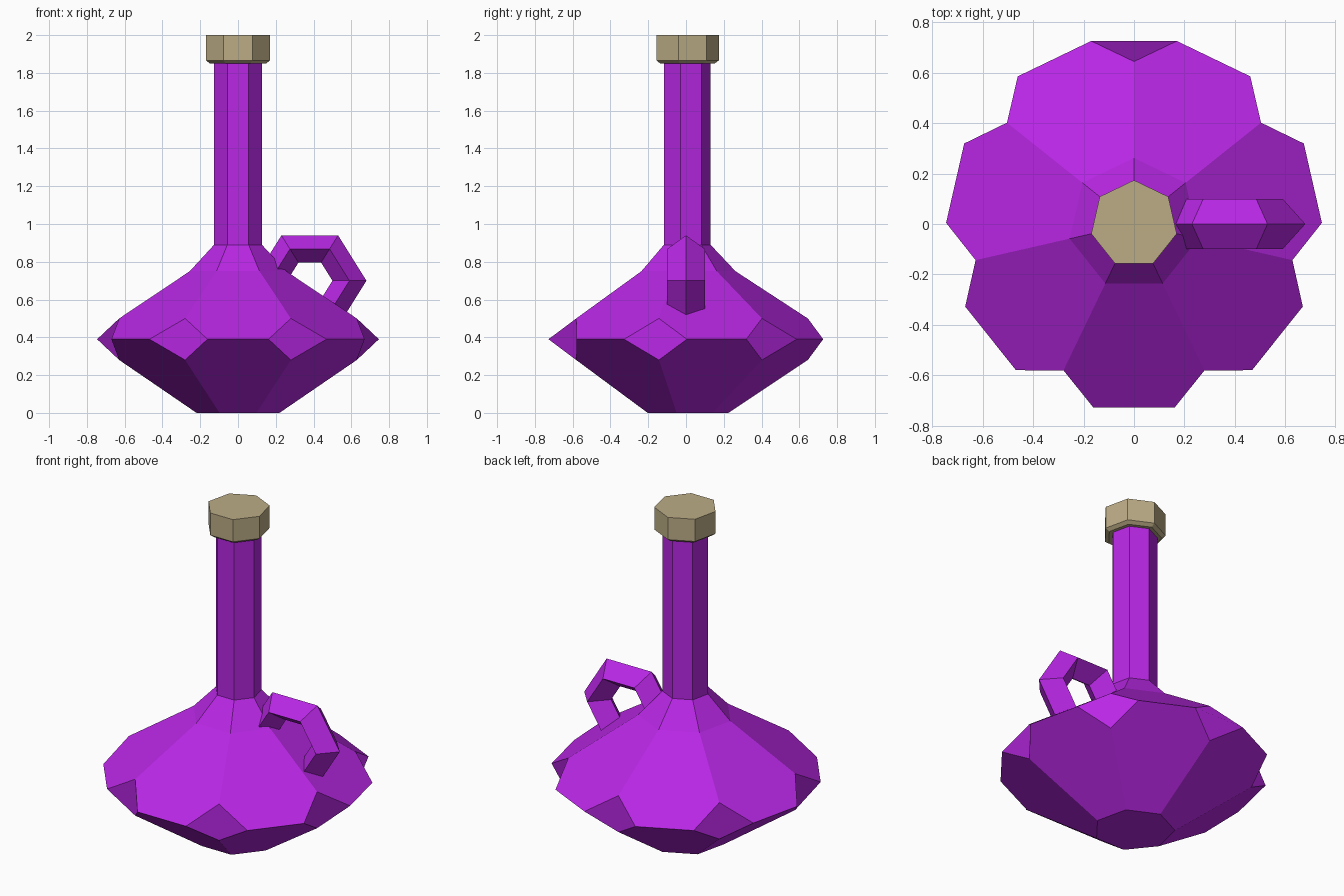
import bpy
from math import sin, cos, pi, radians

cube = bpy.data.objects.get("Cube")
if cube:
    bpy.data.objects.remove(cube, do_unlink=True)

SIDES = 7
STEP = 2 * pi / SIDES
START = pi / 2


def material(name, rgb):
    mat = bpy.data.materials.new(name)
    mat.use_nodes = True
    color = (*rgb, 1.0)
    mat.diffuse_color = color
    mat.node_tree.nodes["Principled BSDF"].inputs["Base Color"].default_value = color
    return mat


def build(name, verts, faces, mat):
    mesh = bpy.data.meshes.new(name)
    mesh.from_pydata(verts, [], faces)
    mesh.materials.append(mat)
    mesh.update()
    obj = bpy.data.objects.new(name, mesh)
    bpy.context.scene.collection.objects.link(obj)
    return obj


def ring(radius, z, offset=0.0):
    angles = [START + offset + i * STEP for i in range(SIDES)]
    return [(radius * cos(a), radius * sin(a), z) for a in angles]


def lathe(name, profile, mat, caps=False):
    """Seven-sided revolve of (radius, height) points, listed bottom to top."""
    verts, faces = [], []
    for radius, z in profile:
        verts += ring(radius, z)
    for k in range(len(profile) - 1):
        low, high = k * SIDES, (k + 1) * SIDES
        for i in range(SIDES):
            j = (i + 1) % SIDES
            faces.append((low + i, low + j, high + j, high + i))
    if caps:
        faces.append(tuple(reversed(range(SIDES))))
        faces.append(tuple(range(len(verts) - SIDES, len(verts))))
    return build(name, verts, faces, mat)


purple = material("purple glass", (0.48, 0.02, 0.775))
tan = material("tan cork", (0.503, 0.413, 0.238))

# Flask body: two cones meeting at a belt whose corners are cut to diamonds
cut = radians(13.2)
rings = [ring(0.225, 0.0), ring(0.645, 0.28), ring(0.746, 0.39, -cut),
         ring(0.746, 0.39, cut), ring(0.645, 0.5), ring(0.262, 0.75)]
body_verts = [v for r in rings for v in r]
base, bottom, left, right, top, collar = (
    [k * SIDES + i for i in range(SIDES)] for k in range(len(rings)))
body_faces = [tuple(reversed(base))]
for i in range(SIDES):
    j = (i + 1) % SIDES
    # The rear diamond folds sideways, the others fold upright
    if i == 0:
        body_faces.append((left[i], bottom[i], right[i], top[i]))
    else:
        body_faces.append((top[i], left[i], bottom[i], right[i]))
    body_faces.append((right[i], left[j], top[j], collar[j], collar[i], top[i]))
    body_faces.append((right[i], bottom[i], base[i], base[j], bottom[j], left[j]))
build("flask_body", body_verts, body_faces, purple)

# Shoulder and neck
lathe("flask_neck", [(0.262, 0.75), (0.13, 0.89), (0.13, 1.86)], purple)

# Stopper with a small chamfer underneath
lathe("stopper", [(0.152, 1.85), (0.174, 1.866), (0.174, 2.0)], tan, caps=True)

# Handle: six-sided ring with a diamond cross-section
section = [(0.30, 0.0), (0.21, 0.1), (0.12, 0.0), (0.21, -0.1)]
handle_verts, handle_faces = [], []
for i in range(6):
    a = i * pi / 3
    for radius, y in section:
        handle_verts.append((0.38 + radius * cos(a), y, 0.70 + 0.923 * radius * sin(a)))
    for k in range(4):
        n, m = (k + 1) % 4, (i + 1) % 6
        handle_faces.append((i * 4 + k, i * 4 + n, m * 4 + n, m * 4 + k))
build("handle", handle_verts, handle_faces, purple)
